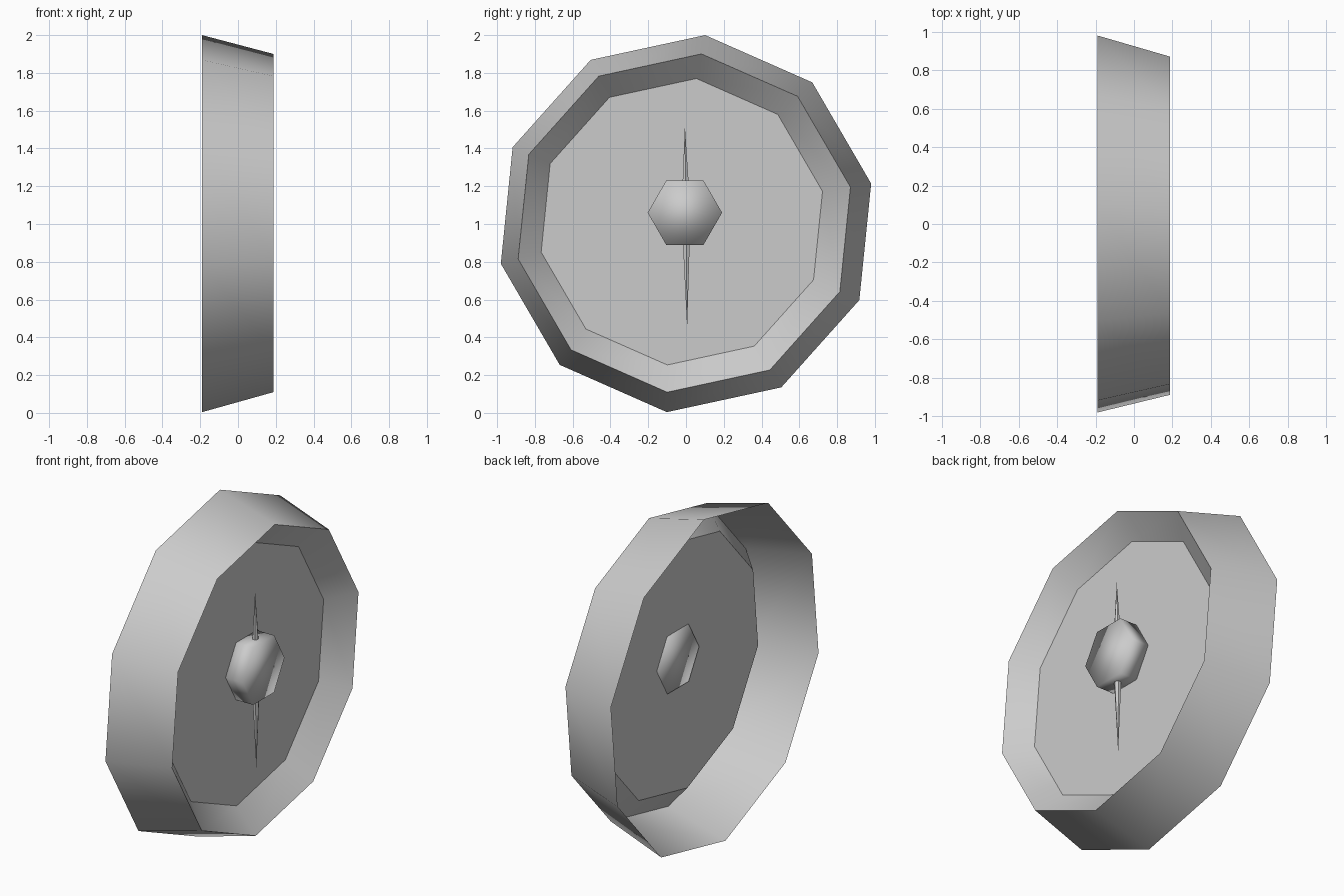
import bpy, bmesh, math
from mathutils import Vector

if "Cube" in bpy.data.objects:
    bpy.data.objects.remove(bpy.data.objects["Cube"])

TAU = 2 * math.pi


def ring(bm, x, y, z, r, sides, phase):
    """Polygon of vertices in a plane facing +x."""
    return [bm.verts.new((x, y + r * math.cos(phase + i * TAU / sides),
                          z + r * math.sin(phase + i * TAU / sides)))
            for i in range(sides)]


def bridge(bm, a, b):
    n = len(a)
    for i in range(n):
        j = (i + 1) % n
        bm.faces.new((a[i], a[j], b[j], b[i]))


def finish(bm, name, angle):
    bmesh.ops.recalc_face_normals(bm, faces=bm.faces)
    me = bpy.data.meshes.new(name)
    bm.to_mesh(me)
    bm.free()
    ob = bpy.data.objects.new(name, me)
    bpy.context.collection.objects.link(ob)
    bpy.ops.object.select_all(action='DESELECT')
    ob.select_set(True)
    bpy.context.view_layer.objects.active = ob
    bpy.ops.object.shade_smooth_by_angle(angle=math.radians(angle))
    return ob


# Ten-sided shell, open at the back: outer wall, folded rim, recessed face
bm = bmesh.new()
phase = math.radians(84.2)
back = ring(bm, -0.19, 0.0, 1.002, 1.003, 10, phase)
rim = ring(bm, 0.187, -0.009, 1.005, 0.9, 10, phase)
face = ring(bm, 0.06, -0.022, 1.012, 0.762, 10, phase)
bridge(bm, back, rim)
bridge(bm, rim, face)
bm.faces.new(face)
finish(bm, "dial_shell", 40)

# Six-sided smooth hub through the face
bm = bmesh.new()
rear = ring(bm, 0.055, -0.006, 1.06, 0.197, 6, 0)
front = ring(bm, 0.174, -0.006, 1.06, 0.197, 6, 0)
bridge(bm, rear, front)
bm.faces.new(front)
bm.faces.new(rear[::-1])
finish(bm, "hub", 180)

# Two thin pointed hands from the hub
for name, tip in (("upper_hand", (0.117, -0.006, 1.52)),
                  ("lower_hand", (0.117, 0.006, 0.45))):
    bm = bmesh.new()
    base = [bm.verts.new((0.117 + 0.028 * math.cos(i * TAU / 6),
                          0.028 * math.sin(i * TAU / 6), 1.06)) for i in range(6)]
    point = bm.verts.new(Vector(tip))
    for i in range(6):
        bm.faces.new((base[i], base[(i + 1) % 6], point))
    bm.faces.new(base)
    finish(bm, name, 40)
